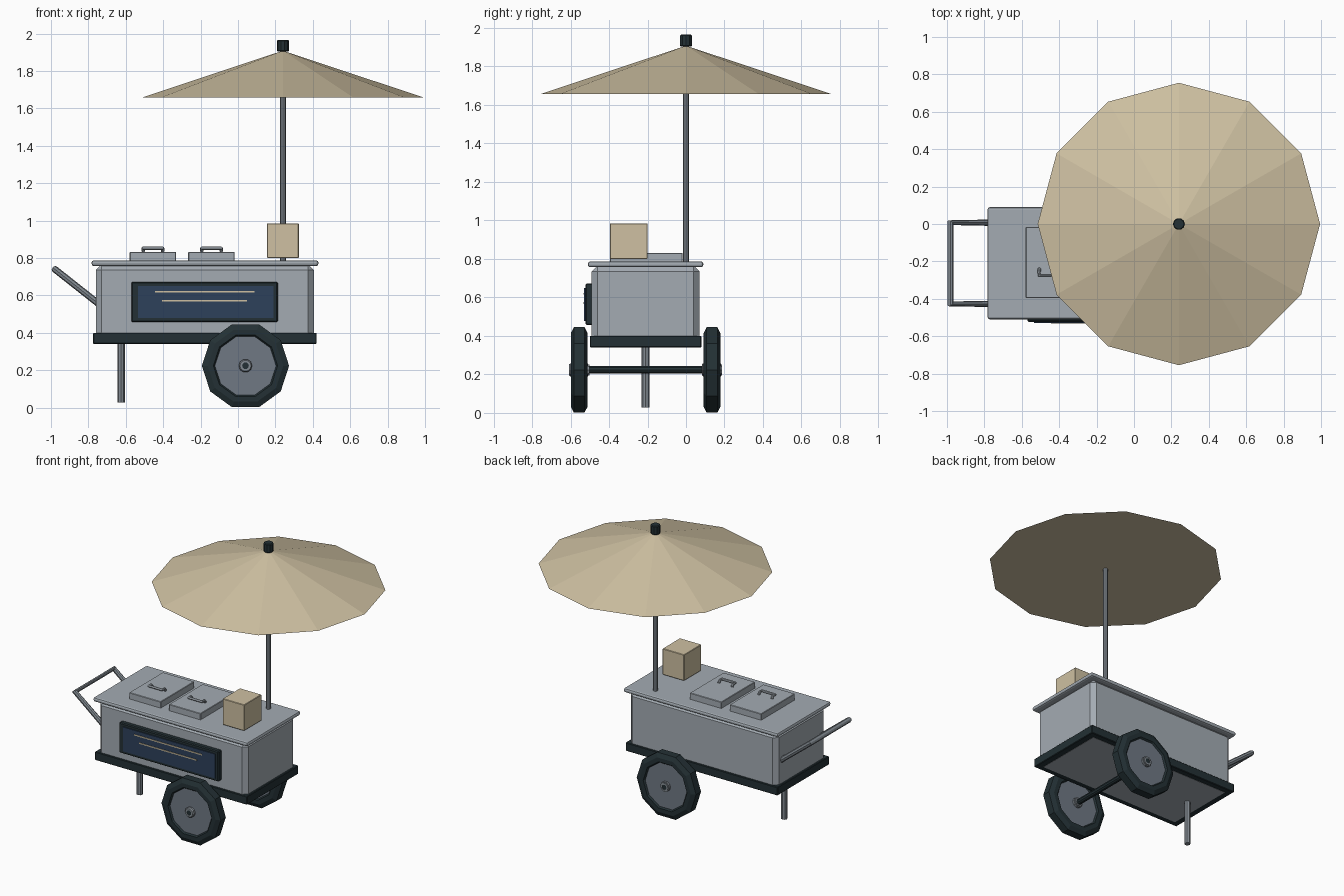
import bpy, bmesh, math
from mathutils import Vector, Matrix

old = bpy.data.objects.get("Cube")
if old:
    bpy.data.objects.remove(old, do_unlink=True)


def material(name, r, g, b):
    m = bpy.data.materials.new(name)
    m.use_nodes = True
    m.diffuse_color = (r, g, b, 1)
    m.node_tree.nodes["Principled BSDF"].inputs["Base Color"].default_value = (r, g, b, 1)
    return m


STEEL = material("light steel", .37, .41, .45)
METAL = material("tube metal", .23, .26, .29)
DARK = material("dark rubber", .017, .030, .035)
DISC = material("wheel grey", .16, .19, .23)
BLUE = material("panel blue", .027, .052, .105)
BEIGE = material("canvas beige", .62, .53, .36)


def add_object(name, bm, mat):
    bmesh.ops.recalc_face_normals(bm, faces=bm.faces)
    mesh = bpy.data.meshes.new(name)
    bm.to_mesh(mesh)
    bm.free()
    mesh.materials.append(mat)
    ob = bpy.data.objects.new(name, mesh)
    bpy.context.collection.objects.link(ob)
    return ob


def box(name, x, y, z, mat, bevel=0, segments=1):
    """Box from (min, max) pairs, with optional bevelled edges."""
    bm = bmesh.new()
    bmesh.ops.create_cube(bm, size=1)
    for v in bm.verts:
        v.co = Vector([(a + b) / 2 + c * (b - a) for (a, b), c in zip((x, y, z), v.co)])
    if bevel:
        bmesh.ops.bevel(bm, geom=bm.edges[:], offset=bevel, segments=segments,
                        profile=0.5, affect='EDGES')
    return add_object(name, bm, mat)


def lathe(name, profile, sides, loc, mat, axis='Z', ring=False):
    """Revolve (radius, height) points; ring closes the profile, otherwise ends are capped."""
    bm = bmesh.new()
    rows = []
    for r, h in profile:
        if r == 0:
            rows.append([bm.verts.new((0, 0, h))] * sides)
        else:
            rows.append([bm.verts.new((r * math.cos(a), r * math.sin(a), h))
                         for a in (math.tau * i / sides for i in range(sides))])
    pairs = list(zip(rows, rows[1:]))
    if ring:
        pairs.append((rows[-1], rows[0]))
    else:
        for row in (rows[0], rows[-1]):
            if row[0] is not row[1]:
                bm.faces.new(row)
    for low, high in pairs:
        for i in range(sides):
            j = (i + 1) % sides
            corners = list(dict.fromkeys((low[i], low[j], high[j], high[i])))
            bm.faces.new(corners)
    if axis == 'Y':
        bmesh.ops.rotate(bm, verts=bm.verts, matrix=Matrix.Rotation(math.pi / 2, 3, 'X'))
    bmesh.ops.translate(bm, verts=bm.verts, vec=loc)
    return add_object(name, bm, mat)


def tube(name, points, radius, mat):
    """Eight-sided bent tube along a path."""
    curve = bpy.data.curves.new(name, 'CURVE')
    curve.dimensions = '3D'
    curve.bevel_depth = radius
    curve.bevel_resolution = 2
    curve.use_fill_caps = True
    spline = curve.splines.new('POLY')
    spline.points.add(len(points) - 1)
    for p, co in zip(spline.points, points):
        p.co = (*co, 1)
        p.radius = 1
    spline.use_smooth = False
    curve.materials.append(mat)
    ob = bpy.data.objects.new(name, curve)
    bpy.context.collection.objects.link(ob)
    bpy.ops.object.select_all(action='DESELECT')
    ob.select_set(True)
    bpy.context.view_layer.objects.active = ob
    bpy.ops.object.convert(target='MESH')
    return ob


MID = -.21   # centre line of the cart in y

# Cart body, base frame and countertop
box("cart_body", (-.76, .405), (MID - .28, MID + .28), (.339, .765), STEEL, .03)
box("base_frame", (-.775, .42), (MID - .29, MID + .29), (.34, .40), DARK, .004)
box("countertop", (-.783, .43), (MID - .3, MID + .3), (.757, .787), STEEL, .012, 2)

# Two lids with bent grips
for side, x in (("right", -.455), ("left", -.142)):
    box(side + "_lid", (x - .124, x + .124), (-.395, -.017), (.78, .832), STEEL, .003)
    tube(side + "_lid_grip", [(x - .052, -.24, .835), (x - .052, -.25, .852),
                              (x - .052, -.275, .852), (x + .052, -.275, .852),
                              (x + .052, -.25, .852), (x + .052, -.24, .835)], .009, STEEL)

# Front sign panel with two plain stripes
box("panel_frame", (-.57, .213), (-.523, -.485), (.457, .672), DARK, .006)
box("panel_face", (-.535, .19), (-.529, -.515), (.478, .65), BLUE)
for name, half, z in (("upper_stripe", .267, .62), ("lower_stripe", .227, .571)):
    box(name, (-.178 - half, -.178 + half), (-.533, -.526), (z - .004, z + .004), BEIGE)

# Carton on the counter
box("carton", (.155, .325), (-.395, -.2), (.8, .985), BEIGE, .003)

# Umbrella
lathe("umbrella_pole", [(.016, .76), (.016, 1.89)], 8, (.24, 0, 0), METAL)
lathe("umbrella_canopy", [(.755, 1.657), (0, 1.908)], 12, (.24, 0, 0), BEIGE)
lathe("umbrella_finial", [(.027, 1.903), (.032, 1.908), (.032, 1.961), (.027, 1.966)],
      10, (.24, 0, 0), DARK)

# Push handle and rear support leg
tube("push_handle", [(-.72, MID + .217, .535), (-.981, MID + .217, .741),
                     (-.981, MID - .217, .741), (-.72, MID - .217, .535)], .018, METAL)
lathe("support_leg", [(.02, .028), (.02, .36)], 8, (-.625, MID, 0), METAL)

# Axle and wheels
WX, WZ = .04, .2235
tyre = [(.162, .03), (.172, .043), (.202, .043), (.233, .028)]
tyre += [(r, -h) for r, h in reversed(tyre)]
lathe("axle", [(.02, -.39), (.02, .39)], 10, (WX, MID, WZ), DARK, 'Y')
for side, y in (("front", MID - .345), ("back", MID + .345)):
    loc = (WX, y, WZ)
    lathe(side + "_tyre", tyre, 10, loc, DARK, 'Y', ring=True)
    lathe(side + "_wheel_disc", [(.168, -.032), (.168, .032)], 10, loc, DISC, 'Y')
    hub = [(.036, -.047), (.028, -.053), (.028, .053), (.036, .047)]
    lathe(side + "_hub", [(.036, -.046), (.03, -.046), (.03, -.053), (.018, -.053),
                          (.018, .053), (.03, .053), (.036, .046)], 10, loc, METAL, 'Y', ring=True)
    lathe(side + "_axle_end", [(.019, -.05), (.019, .05)], 10, loc, DARK, 'Y')
